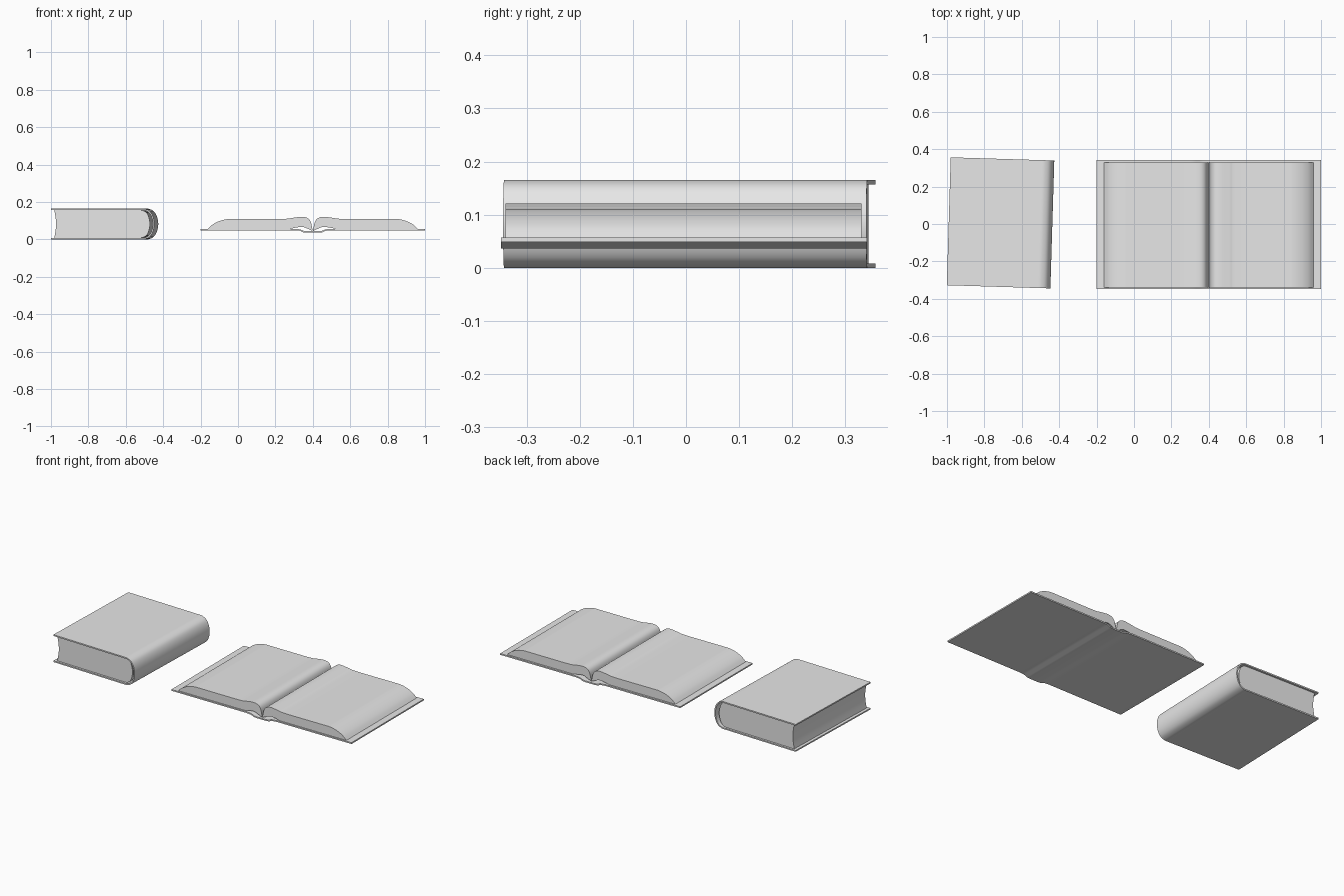
import bpy, bmesh, math
from mathutils import Vector

cube = bpy.data.objects.get("Cube")
if cube:
    bpy.data.objects.remove(cube, do_unlink=True)

grey = bpy.data.materials.new("plain grey")
grey.use_nodes = True
grey.diffuse_color = (0.8, 0.8, 0.8, 1)
grey.node_tree.nodes["Principled BSDF"].inputs["Base Color"].default_value = (0.8, 0.8, 0.8, 1)


def smooth_path(points, steps=6):
    """Rounded path through the given points."""
    pts = [Vector(p) for p in points]
    out = []
    for i in range(len(pts) - 1):
        a, b, c, d = pts[max(i - 1, 0)], pts[i], pts[i + 1], pts[min(i + 2, len(pts) - 1)]
        for k in range(steps):
            t = k / steps
            out.append(0.5 * (2 * b + (c - a) * t + (2 * a - 5 * b + 4 * c - d) * t * t
                              + (3 * b - a - 3 * c + d) * t ** 3))
    return out + [pts[-1]]


def ribbon(path, thickness):
    """Closed outline of a sheet that follows an open path."""
    pts = [Vector(p) for p in path]
    left, right = [], []
    for i, p in enumerate(pts):
        d = (pts[min(i + 1, len(pts) - 1)] - pts[max(i - 1, 0)]).normalized()
        n = Vector((-d.y, d.x)) * thickness / 2
        left.append(p + n)
        right.append(p - n)
    return left + right[::-1]


def extrude(name, outline, y0, y1, location=(0, 0, 0), turn=0):
    """Sweep an xz outline along y."""
    bm = bmesh.new()
    face = bm.faces.new([bm.verts.new((p[0], y0, p[1])) for p in outline])
    new = bmesh.ops.extrude_face_region(bm, geom=[face])["geom"]
    bmesh.ops.translate(bm, vec=(0, y1 - y0, 0),
                        verts=[g for g in new if isinstance(g, bmesh.types.BMVert)])
    bmesh.ops.recalc_face_normals(bm, faces=bm.faces)
    mesh = bpy.data.meshes.new(name)
    bm.to_mesh(mesh)
    bm.free()
    mesh.materials.append(grey)
    ob = bpy.data.objects.new(name, mesh)
    bpy.context.collection.objects.link(ob)
    ob.location = location
    ob.rotation_euler.z = turn
    bpy.ops.object.select_all(action='DESELECT')
    ob.select_set(True)
    bpy.context.view_layer.objects.active = ob
    bpy.ops.object.shade_smooth_by_angle(angle=math.radians(30))
    return ob


def mirror_z(half):
    """Upper half path plus its reflection below the middle."""
    return half + [(x, -z) for x, z in half[::-1] if z > 0]


# Closed book: wrap-around cover and page block
place = dict(location=(-0.7125, 0.006, 0.0825), turn=math.radians(-1.75))
spine = smooth_path(mirror_z([(0.2, 0.0785), (0.225, 0.077), (0.25, 0.064), (0.266, 0.036), (0.272, 0)]))
extrude("closed_cover", ribbon([(-0.278, 0.0785)] + spine + [(-0.278, -0.0785)], 0.008),
        -0.342, 0.342, **place)
back = smooth_path(mirror_z([(0.19, 0.0745), (0.218, 0.071), (0.24, 0.052), (0.252, 0)]))
fore = smooth_path(mirror_z([(-0.26, 0.0745), (-0.253, 0.035), (-0.25, 0)]))
extrude("closed_pages", back + fore[::-1], -0.33, 0.33, **place)

# Open book: cover with a sunken spine strip
half = [(-0.6, 0.053), (-0.1, 0.053), (-0.068, 0.05), (-0.05, 0.042), (-0.03, 0.04)]
extrude("open_cover", ribbon(half + [(-x, z) for x, z in half[::-1]], 0.008),
        -0.348, 0.341, location=(0.4, 0, 0))

# Open book: left and right page stacks curling into the gutter
top = smooth_path([(0.56, 0.057), (0.535, 0.08), (0.5, 0.098), (0.455, 0.109), (0.4, 0.11),
                   (0.16, 0.11), (0.11, 0.115), (0.06, 0.121), (0.03, 0.115),
                   (0.012, 0.095), (0.002, 0.055)])
under = smooth_path([(0.002, 0.046), (0.02, 0.054), (0.05, 0.066), (0.08, 0.065), (0.12, 0.057)])
for side, name in ((1, "left_pages"), (-1, "right_pages")):
    extrude(name, [(side * p.x, p.y) for p in top + under], -0.34, 0.33, location=(0.4, 0, 0))
